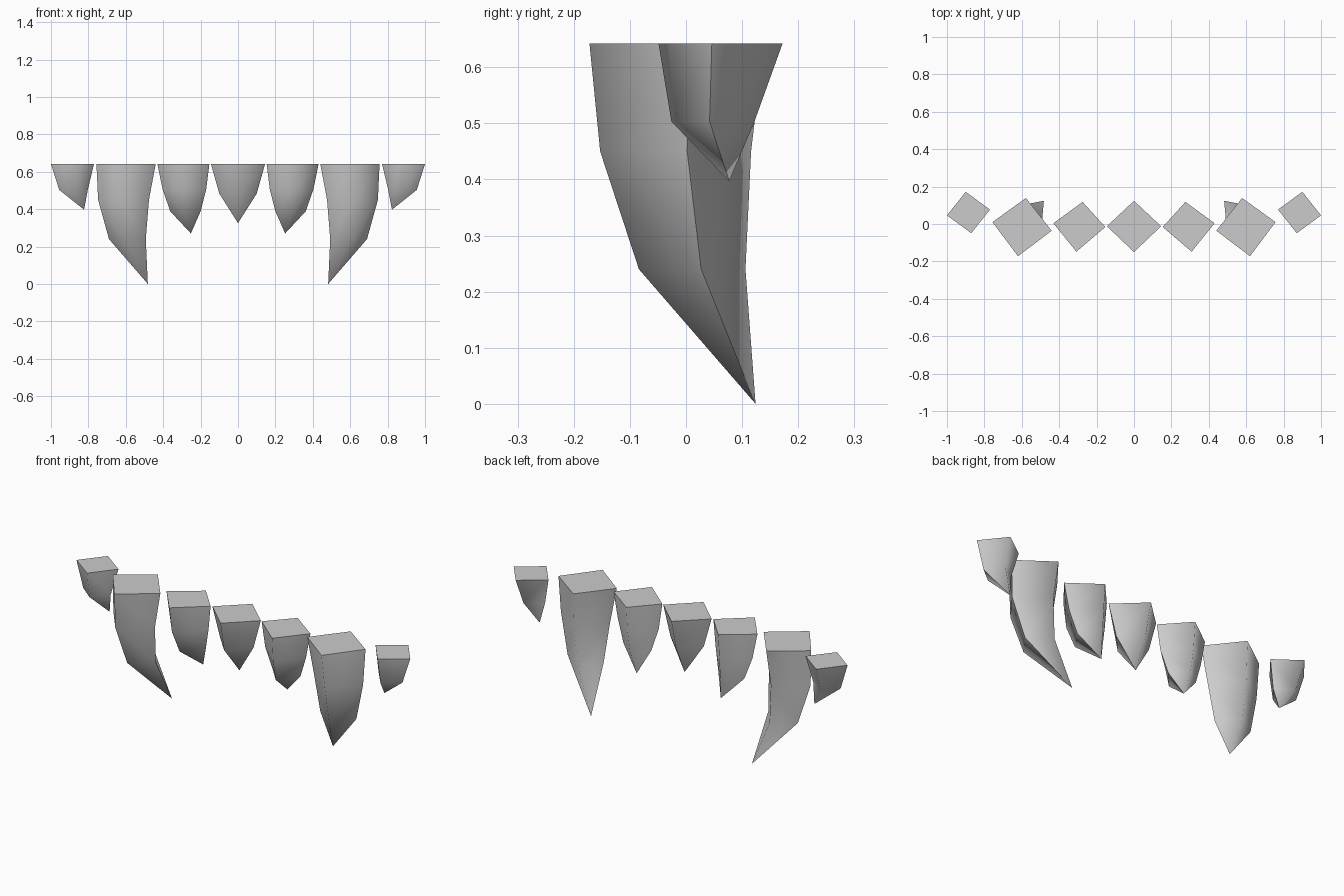
import bpy
import bmesh

if "Cube" in bpy.data.objects:
    bpy.data.objects.remove(bpy.data.objects["Cube"])

TOP = 0.642


def tooth(name, rings, tip, side=1):
    """Four-sided tooth: rings of (z, inner, back, outer, front) corners, closed by a tip."""
    bm = bmesh.new()
    loops = [[bm.verts.new((side * x, y, z)) for x, y in corners]
             for z, *corners in rings]
    point = bm.verts.new((side * tip[0], tip[1], tip[2]))
    cap = bm.faces.new(loops[0])
    sides = []
    for a, b in zip(loops, loops[1:]):
        for i in range(4):
            j = (i + 1) % 4
            sides.append(bm.faces.new((a[i], a[j], b[j], b[i])))
    for i in range(4):
        sides.append(bm.faces.new((loops[-1][i], loops[-1][(i + 1) % 4], point)))
    for f in sides:
        f.smooth = True
    # Crisp root rim and crisp inner and outer side edges
    for e in cap.edges:
        e.smooth = False
    for i in (0, 2):
        column = [lp[i] for lp in loops] + [point]
        for a, b in zip(column, column[1:]):
            bm.edges.get((a, b)).smooth = False
    bmesh.ops.recalc_face_normals(bm, faces=bm.faces)
    mesh = bpy.data.meshes.new(name)
    bm.to_mesh(mesh)
    bm.free()
    obj = bpy.data.objects.new(name, mesh)
    bpy.context.collection.objects.link(obj)
    return obj


# Centre tooth
tooth("centre_tooth", [
    (TOP, (-0.145, -0.012), (0, 0.124), (0.145, -0.012), (0, -0.15)),
    (0.483, (-0.10, -0.01), (0, 0.085), (0.10, -0.01), (0, -0.118)),
], (0, 0.012, 0.325))

# Paired teeth, mirrored left and right
pairs = {
    "incisor": ([
        (TOP, (0.153, -0.016), (0.275, 0.118), (0.431, 0.004), (0.308, -0.148)),
        (0.505, (0.17, -0.01), (0.275, 0.107), (0.403, 0.007), (0.303, -0.132)),
        (0.388, (0.20, 0.01), (0.27, 0.092), (0.362, 0.018), (0.288, -0.088)),
    ], (0.252, 0.062, 0.27)),
    "fang": ([
        (TOP, (0.44, -0.036), (0.578, 0.139), (0.757, 0.01), (0.62, -0.172)),
        (0.45, (0.476, -0.03), (0.59, 0.116), (0.748, 0.002), (0.628, -0.153)),
        (0.24, (0.493, 0.0), (0.575, 0.106), (0.69, 0.027), (0.605, -0.084)),
    ], (0.482, 0.124, 0.0)),
    "back_tooth": ([
        (TOP, (0.77, 0.077), (0.9, 0.172), (1.0, 0.046), (0.87, -0.049)),
        (0.503, (0.803, 0.058), (0.888, 0.122), (0.956, 0.042), (0.872, -0.026)),
    ], (0.823, 0.077, 0.397)),
}
for name, (rings, tip) in pairs.items():
    for label, side in (("right", 1), ("left", -1)):
        tooth(f"{label}_{name}", rings, tip, side)
